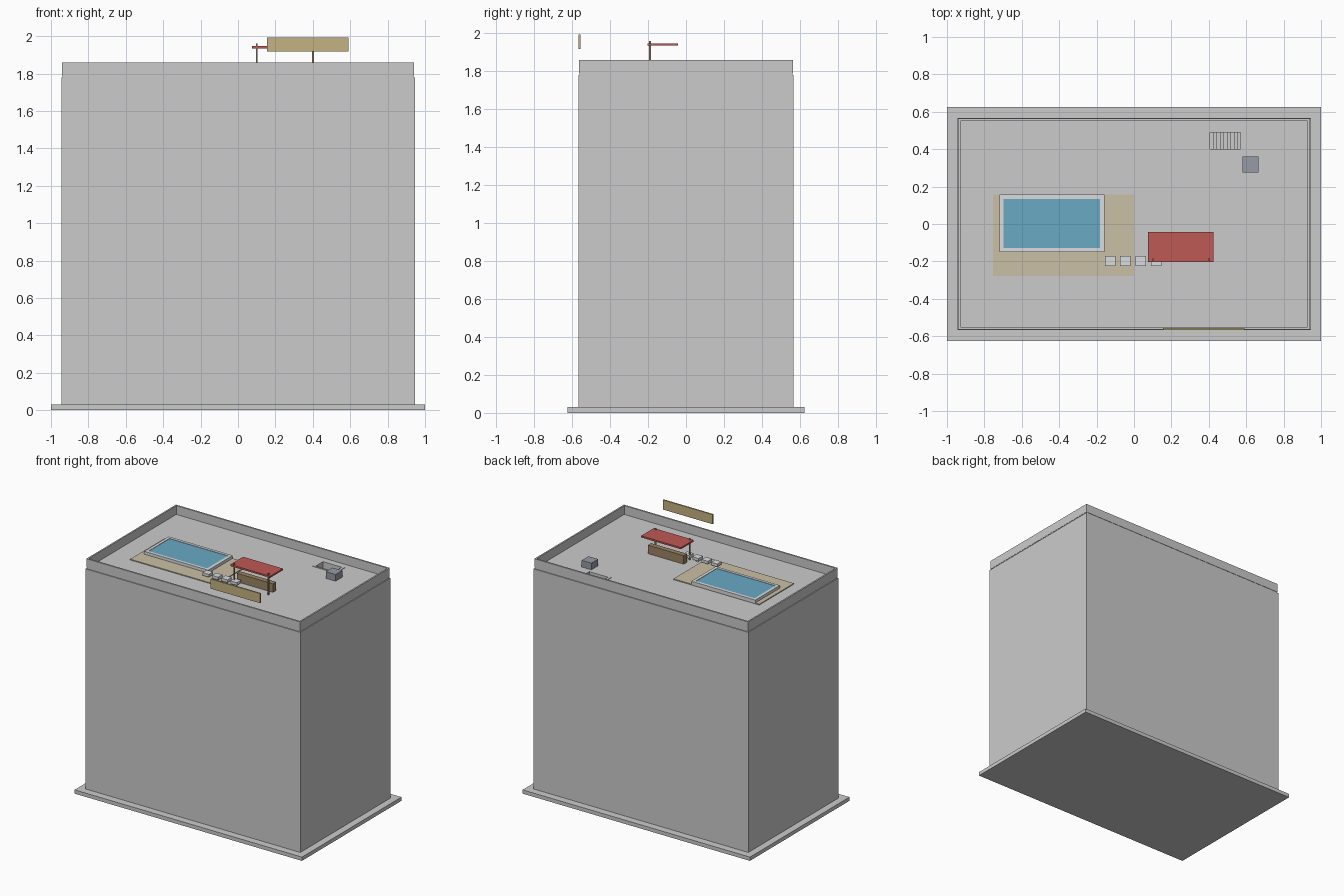
import bpy

if "Cube" in bpy.data.objects:
    bpy.data.objects.remove(bpy.data.objects["Cube"])


def material(name, rgb):
    m = bpy.data.materials.new(name)
    m.diffuse_color = (*rgb, 1)
    m.use_nodes = True
    m.node_tree.nodes["Principled BSDF"].inputs["Base Color"].default_value = m.diffuse_color
    return m


TAN = material("deck_tan", (0.60, 0.53, 0.38))
BLUE = material("water_blue", (0.14, 0.40, 0.55))
PALE = material("pale_stone", (0.70, 0.72, 0.73))
RED = material("canopy_red", (0.52, 0.10, 0.09))
BROWN = material("wood_brown", (0.33, 0.23, 0.13))
OCHRE = material("panel_ochre", (0.55, 0.45, 0.22))
STEEL = material("unit_grey", (0.30, 0.33, 0.38))


def box(name, x, y, z, mat=None):
    """Box from (min, max) pairs on each axis."""
    bpy.ops.mesh.primitive_cube_add(size=1, location=[sum(r) / 2 for r in (x, y, z)])
    o = bpy.context.object
    o.name = name
    o.scale = [r[1] - r[0] for r in (x, y, z)]
    bpy.ops.object.transform_apply(location=False, rotation=False, scale=True)
    if mat:
        o.data.materials.append(mat)
    return o


def cut(target, cutter):
    mod = target.modifiers.new("opening", 'BOOLEAN')
    mod.operation = 'DIFFERENCE'
    mod.solver = 'EXACT'
    mod.object = cutter
    cutter.hide_render = True
    cutter.hide_set(True)


ROOF = 1.79

# Building: plinth, block, roof slab
box("plinth", (-1, 1), (-.625, .625), (0, .03))
tower = box("tower_block", (-.945, .945), (-.567, .567), (.03, 1.78))
slab = box("roof_slab", (-.938, .938), (-.56, .56), (1.78, ROOF))

# Parapet ring
parapet = box("parapet", (-.94, .94), (-.563, .563), (ROOF, 1.86))
cut(parapet, box("parapet_cutter", (-.928, .928), (-.55, .55), (1.7, 1.9)))

# Stairwell: opening, rim and descending steps
well = box("stairwell_cutter", (.405, .57), (.40, .49), (1.68, 1.9))
rim = box("stairwell_rim", (.385, .59), (.388, .50), (ROOF, ROOF + .004))
for part in (tower, slab, rim):
    cut(part, well)
STEPS = 9
for i in range(STEPS):
    w = .165 / STEPS
    x0 = .405 + i * w
    box(f"stair_step_{i + 1}", (x0, x0 + w), (.40, .49), (1.68, 1.69 + .0105 * i))

# Pool and deck
box("pool_deck", (-.755, 0), (-.277, .158), (ROOF, 1.797), TAN)
rim = box("pool_coping", (-.72, -.157), (-.15, .158), (1.797, 1.82), PALE)
cut(rim, box("pool_cutter", (-.697, -.182), (-.128, .135), (1.7, 1.9)))
box("pool_water", (-.697, -.182), (-.128, .135), (1.797, 1.817), BLUE)

# Bar stools
for i in range(4):
    x = -.128 + i * .082
    y = -.197
    box(f"stool_seat_{i + 1}", (x - .028, x + .028), (y - .027, y + .027), (1.808, 1.83), PALE)
    box(f"stool_post_{i + 1}", (x - .008, x + .008), (y - .008, y + .008), (ROOF, 1.81), PALE)

# Bar counter with canopy
box("bar_counter", (.09, .405), (-.14, -.10), (ROOF, 1.858), BROWN)
box("canopy", (.075, .425), (-.203, -.043), (1.935, 1.948), RED)
for i, x in enumerate((.1, .4)):
    box(f"canopy_post_{i + 1}", (x - .005, x + .005), (-.195, -.185), (ROOF, 1.96), BROWN)

# Edge panel and rooftop unit
box("front_panel", (.155, .592), (-.567, -.555), (1.917, 1.993), OCHRE)
box("rooftop_unit", (.58, .665), (.275, .36), (ROOF, 1.843), STEEL)
